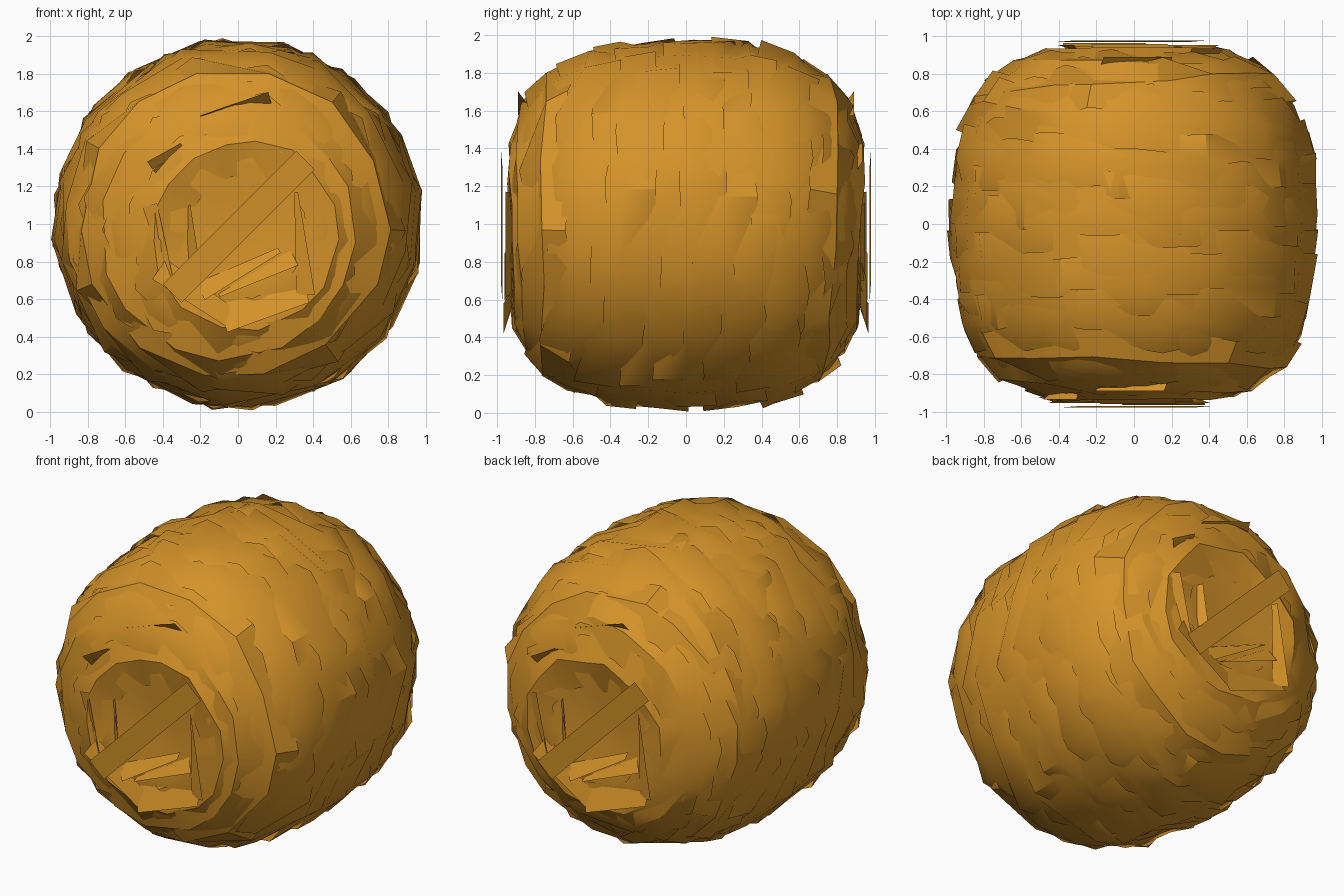
import bpy, math, random
from mathutils import Vector

cube = bpy.data.objects.get("Cube")
if cube:
    bpy.data.objects.remove(cube, do_unlink=True)
random.seed(11)

straw = bpy.data.materials.new("golden_straw")
straw.use_nodes = True
color = (0.66, 0.29, 0.022, 1)
straw.diffuse_color = color
bsdf = straw.node_tree.nodes["Principled BSDF"]
bsdf.inputs["Base Color"].default_value = color
bsdf.inputs["Roughness"].default_value = 0.9

# Half profile (distance along the roll axis, radius), from pit centre to waist
half = [(0.905, 0), (0.91, 0.2), (0.935, 0.36), (0.94, 0.48), (0.87, 0.66), (0.76, 0.81),
        (0.58, 0.91), (0.38, 0.965), (0, 0.99)]
profile = [Vector((-y, r)) for y, r in half] + [Vector(p) for p in half[-2::-1]]
lengths = [(b - a).length for a, b in zip(profile, profile[1:])]
total = sum(lengths)


def along(s):
    """Point on the profile at arc length s."""
    s = min(max(s, 0), total)
    for a, b, d in zip(profile, profile[1:], lengths):
        if s <= d:
            return a.lerp(b, s / d)
        s -= d
    return profile[-1]


def surface_point(s, angle, lift):
    y, r = along(s) * (1 + lift)
    r = min(r, 1)
    return (r * math.cos(angle), y, 1 + r * math.sin(angle))


def make_object(name, verts, faces):
    mesh = bpy.data.meshes.new(name)
    mesh.from_pydata(verts, [], faces)
    mesh.materials.append(straw)
    obj = bpy.data.objects.new(name, mesh)
    bpy.context.collection.objects.link(obj)
    bpy.ops.object.select_all(action='DESELECT')
    obj.select_set(True)
    bpy.context.view_layer.objects.active = obj
    bpy.ops.object.shade_smooth_by_angle(angle=math.radians(35))


def ring_faces(rows, sides):
    """Quads joining closed rings; vertices are stored ring by ring."""
    return [(k * sides + i, (k + 1) * sides + i,
             (k + 1) * sides + (i + 1) % sides, k * sides + (i + 1) % sides)
            for k in range(rows - 1) for i in range(sides)]


# Solid core under the windings
sides, rows = 16, 21
core = [surface_point(total * k / (rows - 1), math.tau * i / sides, -0.022)
        for k in range(rows) for i in range(sides)]
make_object("core", core, ring_faces(rows, sides))

# Wide tilted bands; edges rise and sink by turns, leaving long pointed laps
bands = 13
for n in range(bands):
    sides = random.choice((14, 16))
    center = 0.5 + (total - 1) * n / (bands - 1)
    tilt, phase = random.uniform(0.03, 0.09), random.uniform(0, math.tau)
    turn = random.uniform(0, math.tau)
    on_cap = abs(along(center)[0]) > 0.8
    swing = 0.018 if on_cap else 0.036
    steps = [turn + math.tau * (i + random.uniform(-0.2, 0.2)) / sides for i in range(sides)]
    verts = []
    for row, offset in enumerate((-0.17, 0, 0.17)):
        for i, angle in enumerate(steps):
            s = center + offset + tilt * math.cos(angle - phase) + random.uniform(-0.02, 0.02)
            lift = random.uniform(-0.006, 0.01)
            if row != 1:
                lift += -0.028 + swing * (-1) ** (i + row // 2)
            verts.append(surface_point(s, angle, lift))
    make_object(f"wound_band_{n + 1}", verts, ring_faces(3, sides))

# Loose straps on each end: start (x, z), end (x, z), width, taper, depth, lean
straps = [
    ((-0.35, 0.63), (0.36, 1.34), 0.14, 1, 0.975, 0.004),
    ((-0.42, 0.76), (-0.04, 0.5), 0.13, 0.8, 0.94, -0.015),
    ((-0.08, 0.5), (0.37, 0.62), 0.16, 0.5, 0.94, -0.025),
    ((-0.2, 0.64), (0.22, 0.86), 0.1, 0.3, 0.935, -0.025),
    ((0.3, 0.82), (-0.1, 0.62), 0.09, 0.2, 0.93, -0.02),
    ((-0.47, 1.1), (-0.36, 0.7), 0.08, 0.4, 0.935, 0.012),
    ((0.36, 0.62), (0.31, 1.17), 0.1, 0.2, 0.94, 0.015),
    ((-0.24, 0.82), (-0.26, 1.1), 0.06, 0.2, 0.925, 0.02),
    ((0.17, 1.67), (-0.2, 1.57), 0.07, 0.2, 0.865, 0.025),
    ((-0.46, 1.3), (-0.3, 1.42), 0.08, 0.3, 0.915, 0.02),
]
for end, side in (("front", -1), ("back", 1)):
    for n, (start, stop, width, taper, depth, lean) in enumerate(straps):
        a, b = Vector(start), Vector(stop)
        across = (b - a).orthogonal().normalized() * width / 2
        if across.y < 0:
            across = -across
        corners = [(a + across, lean), (b + across * taper, lean),
                   (b - across * taper, -lean), (a - across, -lean)]
        verts = [(-side * p.x, side * (depth + d), p.y) for p, d in corners]
        make_object(f"{end}_strap_{n + 1}", verts, [(0, 1, 2, 3)])
